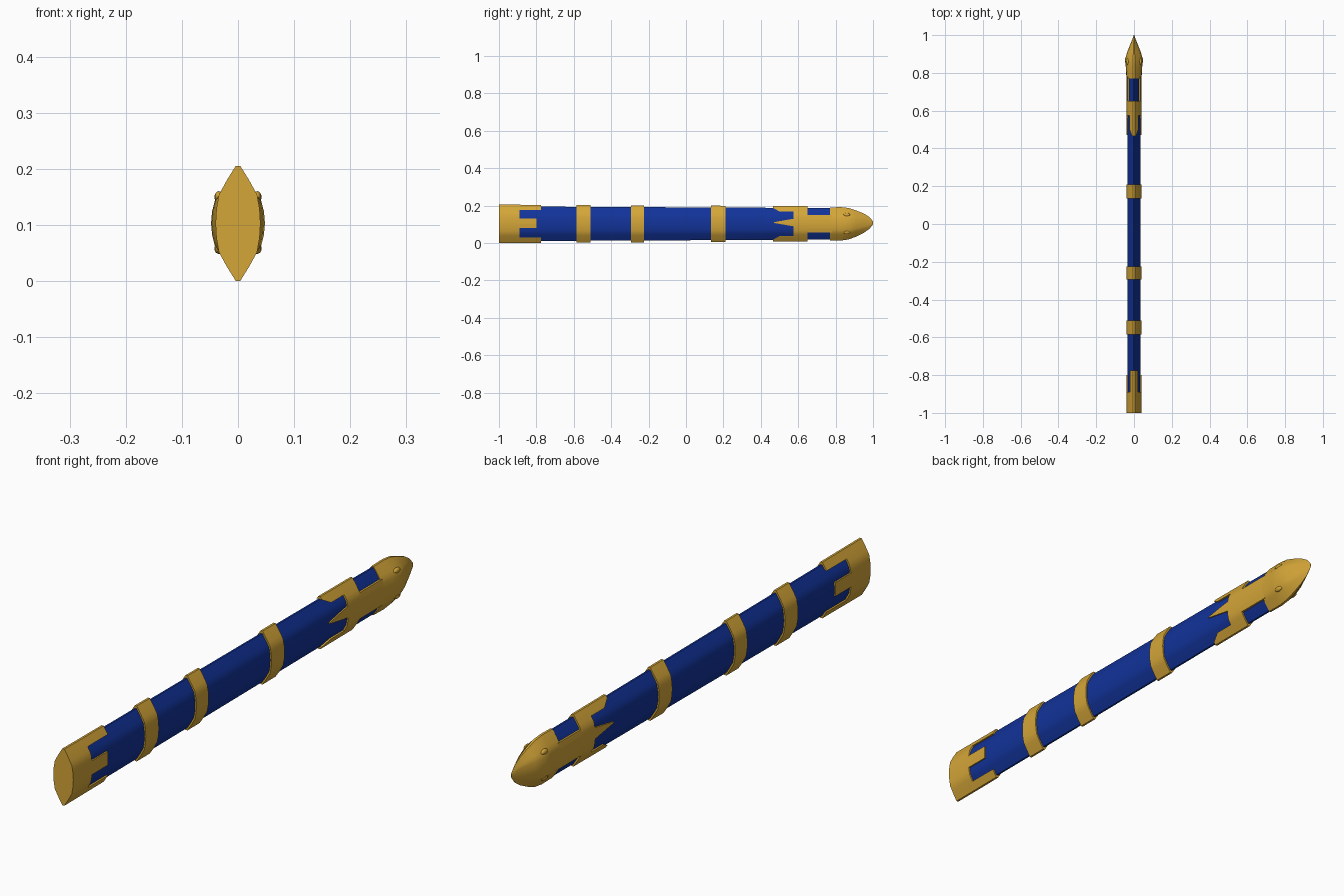
import bpy, bmesh

if "Cube" in bpy.data.objects:
    bpy.data.objects.remove(bpy.data.objects["Cube"])

def material(name, rgb):
    m = bpy.data.materials.new(name)
    m.diffuse_color = (*rgb, 1)
    m.use_nodes = True
    m.node_tree.nodes["Principled BSDF"].inputs["Base Color"].default_value = m.diffuse_color
    return m

GOLD = material("gold", (0.66, 0.38, 0.04))
BLUE = material("deep blue", (0.006, 0.033, 0.32))
ZC = 0.1025
# lens cross-section: (height fraction, half width)
LENS = [(0, 0.04), (0.25, 0.0385), (0.5, 0.034), (0.75, 0.02), (1.0, 0.004)]

def lens_width(t):
    t = min(abs(t), 1)
    for (a, wa), (b, wb) in zip(LENS, LENS[1:]):
        if t <= b:
            return wa + (wb - wa) * (t - a) / (b - a)
    return LENS[-1][1]

def blue_h(y):
    return 0.088 - 0.005 * y

def gold_h(y):
    return blue_h(y) + 0.0095

def loft(name, rings, mat):
    """rings: (y, centre z, half height, width scale, low z, high z), clipped lens sections"""
    n = 16
    bm = bmesh.new()
    loops = []
    for y, zc, h, s, lo, hi in rings:
        zs = [lo + (hi - lo) * i / n for i in range(n + 1)]
        pts = [(lens_width((z - zc) / h) * s, y, z) for z in zs]
        pts += [(-x, y, z) for x, y, z in reversed(pts)]
        loops.append([bm.verts.new(p) for p in pts])
    for a, b in zip(loops, loops[1:]):
        for i in range(len(a)):
            j = (i + 1) % len(a)
            bm.faces.new((a[i], a[j], b[j], b[i]))
    bm.faces.new(loops[0])
    bm.faces.new(loops[-1])
    bmesh.ops.recalc_face_normals(bm, faces=bm.faces)
    me = bpy.data.meshes.new(name)
    bm.to_mesh(me)
    bm.free()
    me.materials.append(mat)
    ob = bpy.data.objects.new(name, me)
    bpy.context.collection.objects.link(ob)
    bpy.context.view_layer.objects.active = ob
    ob.select_set(True)
    bpy.ops.object.shade_smooth_by_angle(angle=0.6)
    ob.select_set(False)
    return ob

def full(y, h, s, zc=ZC):
    return (y, zc, h, s, zc - h, zc + h)

def band(name, y0, y1):
    loft(name, [full(y, gold_h(y), 1) for y in (y0, y1)], GOLD)

def prong(name, stations):
    """stations: (y, low z, high z) cut out of the gold section"""
    loft(name, [(y, ZC, gold_h(y), 1, max(lo, ZC - gold_h(y)), min(hi, ZC + gold_h(y)))
                for y, lo, hi in stations], GOLD)

# blue sheath body
loft("sheath_body", [full(y, blue_h(y), 0.875) for y in (-0.99, 0, 0.8)], BLUE)

# wrap bands and collars
band("end_cap", -1.0, -0.89)
for i, (a, b) in enumerate([(-0.585, -0.51), (-0.295, -0.225), (0.135, 0.21)]):
    band(f"band_{i}", a, b)
band("tip_collar", 0.575, 0.65)

# prongs on the end cap and the tip collar
prong("cap_prong_middle", [(-0.895, 0.08, 0.13), (-0.80, 0.08, 0.13)])
prong("collar_prong_middle", [(0.47, 0.107, 0.111), (0.54, 0.095, 0.124), (0.58, 0.088, 0.13)])
prong("tip_bridge", [(0.645, 0.055, 0.15), (0.78, 0.055, 0.15)])
for side, nm in ((1, "upper"), (-1, "lower")):
    def edge(y, z):
        far = z + 0.1
        return (y, z, far) if side > 0 else (y, 2 * ZC - far, 2 * ZC - z)
    prong(f"cap_prong_{nm}", [edge(-0.895, 0.177), edge(-0.775, 0.177)])
    prong(f"collar_prong_{nm}", [edge(0.465, 0.188), edge(0.50, 0.168), edge(0.58, 0.168)])

# pointed tip
TIP = [(0.77, 0.088, 1.0, 0.1025), (0.83, 0.089, 1.08, 0.1025), (0.87, 0.084, 1.2, 0.103),
       (0.91, 0.070, 0.9, 0.104), (0.95, 0.052, 0.5, 0.106), (0.98, 0.032, 0.2, 0.107),
       (1.0, 0.008, 0.03, 0.108)]
loft("tip", [full(*t) for t in TIP], GOLD)

# small studs on the tip's cheeks
for x in (-1, 1):
    for z in (0.058, 0.15):
        bpy.ops.mesh.primitive_uv_sphere_add(segments=12, ring_count=8, radius=1,
                                             location=(x * 0.034, 0.86, z))
        stud = bpy.context.object
        stud.name = "tip_stud"
        stud.scale = (0.008, 0.018, 0.01)
        stud.data.materials.append(GOLD)
        bpy.ops.object.shade_smooth_by_angle()
        stud.select_set(False)
